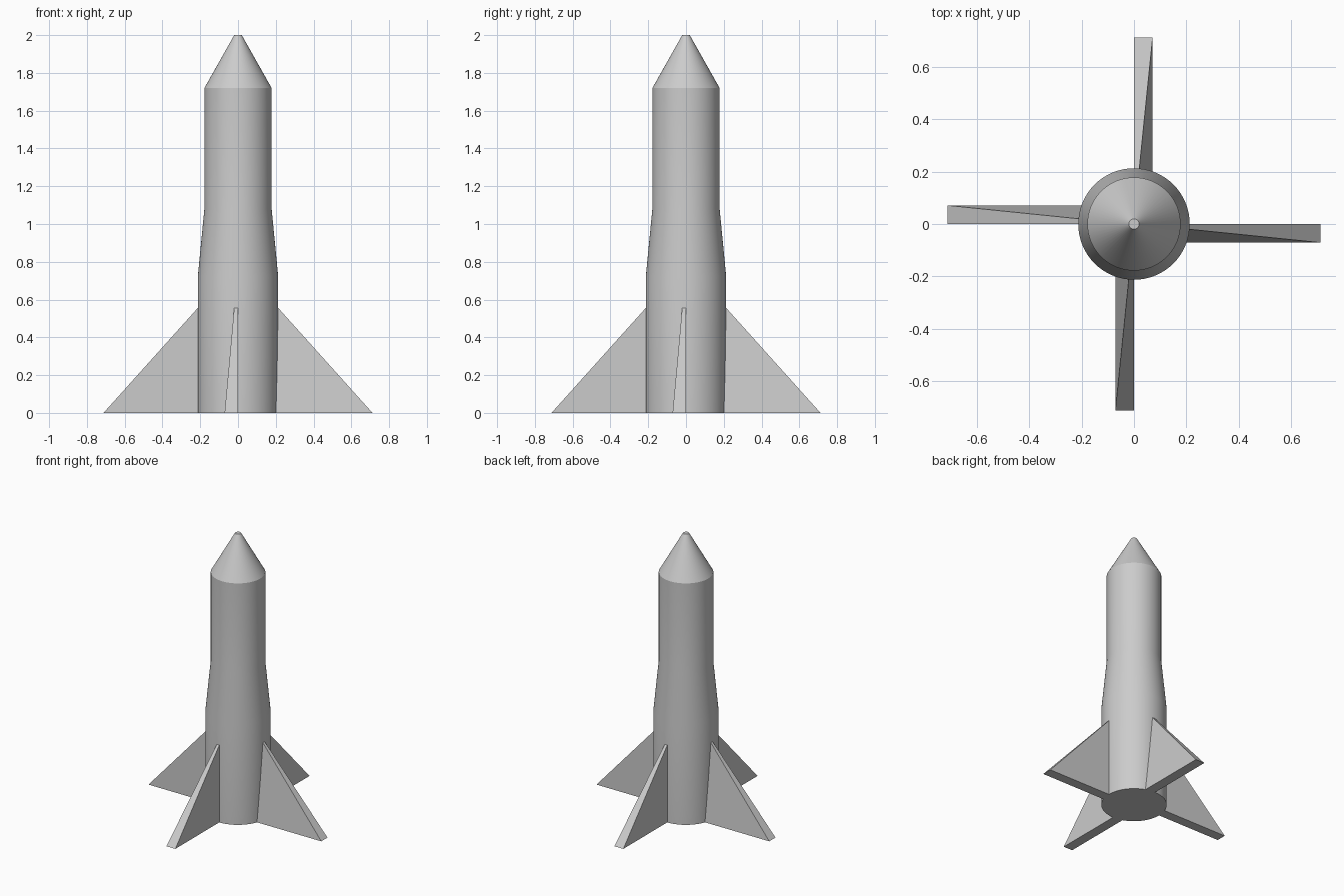
import bpy, bmesh, math
from mathutils import Matrix

if "Cube" in bpy.data.objects:
    bpy.data.objects.remove(bpy.data.objects["Cube"])

grey = bpy.data.materials.new("light_grey")
grey.diffuse_color = (0.6, 0.6, 0.6, 1)
grey.use_nodes = True
grey.node_tree.nodes["Principled BSDF"].inputs["Base Color"].default_value = grey.diffuse_color


def finish(bm, name):
    bmesh.ops.recalc_face_normals(bm, faces=bm.faces)
    mesh = bpy.data.meshes.new(name)
    bm.to_mesh(mesh)
    bm.free()
    mesh.materials.append(grey)
    obj = bpy.data.objects.new(name, mesh)
    bpy.context.collection.objects.link(obj)
    return obj


# Rocket body: profile of (radius, height) lofted around z, capped at both ends
PROFILE = [(0.213, 0), (0.213, 0.72), (0.178, 1.08), (0.178, 1.72), (0.02, 2.0)]
SIDES = 64
bm = bmesh.new()
rings = [[bm.verts.new((r * math.cos(2 * math.pi * i / SIDES),
                        r * math.sin(2 * math.pi * i / SIDES), z))
          for i in range(SIDES)] for r, z in PROFILE]
for low, high in zip(rings, rings[1:]):
    for i in range(SIDES):
        j = (i + 1) % SIDES
        bm.faces.new((low[i], low[j], high[j], high[i]))
bm.faces.new(rings[0])
bm.faces.new(rings[-1])
body = finish(bm, "rocket_body")
bpy.context.view_layer.objects.active = body
body.select_set(True)
bpy.ops.object.shade_smooth_by_angle(angle=math.radians(20))
body.select_set(False)

# Fins: wedges with one upright side, thick at the bottom and thin at the top
ROOT, TIP, TOP = 0.18, 0.712, 0.592
for k, side in enumerate(("right", "back", "left", "front")):
    bm = bmesh.new()
    outline = [(ROOT, 0, 0.071), (TIP, 0, 0.071), (ROOT, TOP, 0.017)]
    flat = [bm.verts.new((x, 0, z)) for x, z, w in outline]
    slant = [bm.verts.new((x, -w, z)) for x, z, w in outline]
    bm.faces.new(flat)
    bm.faces.new(slant)
    for i in range(3):
        j = (i + 1) % 3
        bm.faces.new((flat[i], flat[j], slant[j], slant[i]))
    bmesh.ops.rotate(bm, verts=bm.verts, cent=(0, 0, 0),
                     matrix=Matrix.Rotation(k * math.pi / 2, 3, 'Z'))
    finish(bm, side + "_fin")
